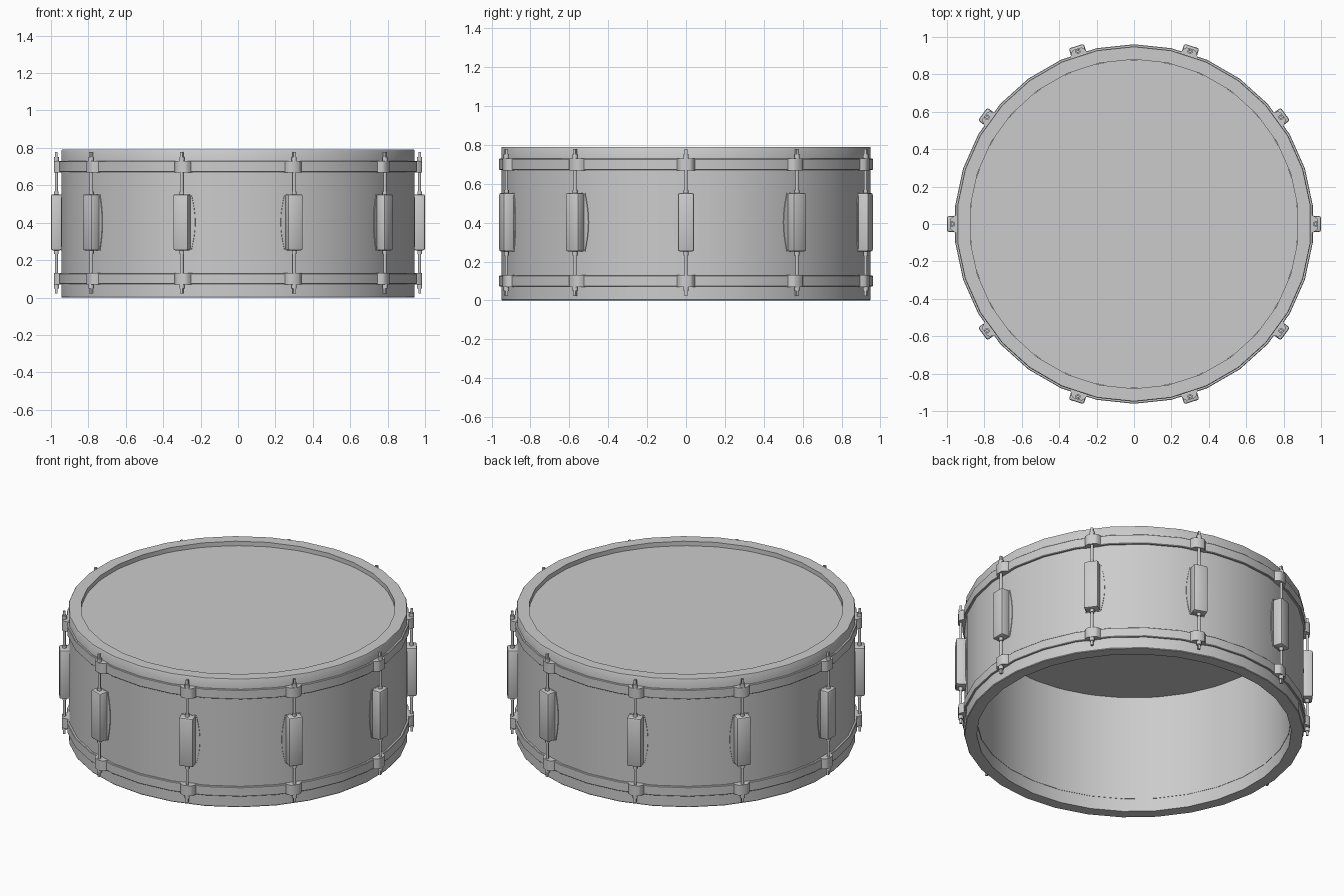
import bpy, bmesh, math
from mathutils import Matrix, Vector

if "Cube" in bpy.data.objects:
    bpy.data.objects.remove(bpy.data.objects["Cube"])

SIDES = 30
LUGS = 10


def finish(name, bm, angle=35):
    bmesh.ops.recalc_face_normals(bm, faces=bm.faces)
    mesh = bpy.data.meshes.new(name)
    bm.to_mesh(mesh)
    bm.free()
    obj = bpy.data.objects.new(name, mesh)
    bpy.context.collection.objects.link(obj)
    bpy.ops.object.select_all(action='DESELECT')
    obj.select_set(True)
    bpy.context.view_layer.objects.active = obj
    bpy.ops.object.shade_smooth_by_angle(angle=math.radians(angle))
    return obj


def ring(name, profile):
    """Revolve a closed (radius, z) profile; facets are centred on the x axis."""
    bm = bmesh.new()
    loops = []
    for i in range(SIDES):
        a = math.tau * (i + 0.5) / SIDES
        loops.append([bm.verts.new((r * math.cos(a), r * math.sin(a), z)) for r, z in profile])
    n = len(profile)
    for i in range(SIDES):
        p, q = loops[i], loops[(i + 1) % SIDES]
        for j in range(n):
            k = (j + 1) % n
            bm.faces.new((p[j], q[j], q[k], p[k]))
    return finish(name, bm)


def box(bm, x0, x1, half_w, z0, z1, bevel):
    m = Matrix.Translation(((x0 + x1) / 2, 0, (z0 + z1) / 2)) @ Matrix.Diagonal((x1 - x0, 2 * half_w, z1 - z0, 1))
    v = bmesh.ops.create_cube(bm, size=1, matrix=m)['verts']
    edges = list({e for w in v for e in w.link_edges})
    bmesh.ops.bevel(bm, geom=edges, offset=bevel, segments=2, profile=0.5, affect='EDGES')


def rod(bm, r, x, z0, z1, sides):
    bmesh.ops.create_cone(bm, cap_ends=True, segments=sides, radius1=r, radius2=r, depth=z1 - z0,
                          matrix=Matrix.Translation((x, 0, (z0 + z1) / 2)) @ Matrix.Rotation(math.pi / 4, 4, 'Z'))


def prism(bm, outline, to_bottom, to_top):
    a = [bm.verts.new(to_bottom(p)) for p in outline]
    b = [bm.verts.new(to_top(p)) for p in outline]
    bm.faces.new(a)
    bm.faces.new(b)
    for i in range(len(a)):
        k = (i + 1) % len(a)
        bm.faces.new((a[i], a[k], b[k], b[i]))


def repeat(name, bm):
    """Make one copy per tension position around the drum."""
    first = finish(name, bm)
    for i in range(LUGS):
        obj = first if i == 0 else first.copy()
        if i:
            obj.name = f"{name}_{i + 1}"
            bpy.context.collection.objects.link(obj)
        obj.rotation_euler.z = math.tau * i / LUGS


# Shell and the rims that close its top and bottom edges
ring("shell", [(0.948, 0.08), (0.948, 0.72), (0.878, 0.72), (0.878, 0.08)])
ring("top_rim", [(0.95, 0.71), (0.95, 0.785), (0.947, 0.79), (0.88, 0.79), (0.88, 0.71)])
ring("bottom_rim", [(0.95, 0.09), (0.95, 0.004), (0.947, 0), (0.88, 0), (0.88, 0.09)])

# Drum head, set slightly below the top rim
bm = bmesh.new()
bmesh.ops.create_cone(bm, cap_ends=True, segments=SIDES, radius1=0.882, radius2=0.882, depth=0.03,
                      matrix=Matrix.Translation((0, 0, 0.748)) @ Matrix.Rotation(math.pi / 2, 4, 'Z'))
finish("drum_head", bm)

# Hoop bands
for name, z in (("top_hoop", 0.70), ("bottom_hoop", 0.10)):
    ring(name, [(0.94, z - 0.029), (0.958, z - 0.029), (0.961, z - 0.026),
                (0.961, z + 0.026), (0.958, z + 0.029), (0.94, z + 0.029)])

# Lug casings
bm = bmesh.new()
box(bm, 0.94, 1.0, 0.042, 0.252, 0.552, 0.01)
repeat("lug", bm)

# Bowed backing plates behind the lugs
bm = bmesh.new()
right = [(0.045 + 0.022 * math.cos(math.pi / 2 * t), 0.402 + 0.15 * t) for t in
         (-1, -0.75, -0.5, -0.25, 0, 0.25, 0.5, 0.75, 1)]
outline = right + [(-y, z) for y, z in reversed(right)]
prism(bm, outline, lambda p: Vector((0.938, p[0], p[1])), lambda p: Vector((0.947, p[0], p[1])))
repeat("lug_plate", bm)

# Hoop clips that hold the rods
bm = bmesh.new()
ear = [(0.94, -0.05), (0.957, -0.045), (0.978, -0.032), (0.985, -0.022),
       (0.985, 0.022), (0.978, 0.032), (0.957, 0.045), (0.94, 0.05)]
for z in (0.70, 0.10):
    prism(bm, ear, lambda p: Vector((*p, z - 0.031)), lambda p: Vector((*p, z + 0.031)))
repeat("hoop_clip", bm)

# Tension rods with collars and square key heads
bm = bmesh.new()
rod(bm, 0.008, 0.971, 0.05, 0.75, 12)
for s in (-1, 1):
    def span(a, b):
        return sorted((0.40 + s * a, 0.40 + s * b))
    rod(bm, 0.014, 0.971, *span(0.329, 0.352), 12)
    rod(bm, 0.010, 0.971, *span(0.350, 0.378), 4)
    rod(bm, 0.012, 0.971, *span(0.14, 0.168), 12)
repeat("tension_rod", bm)
